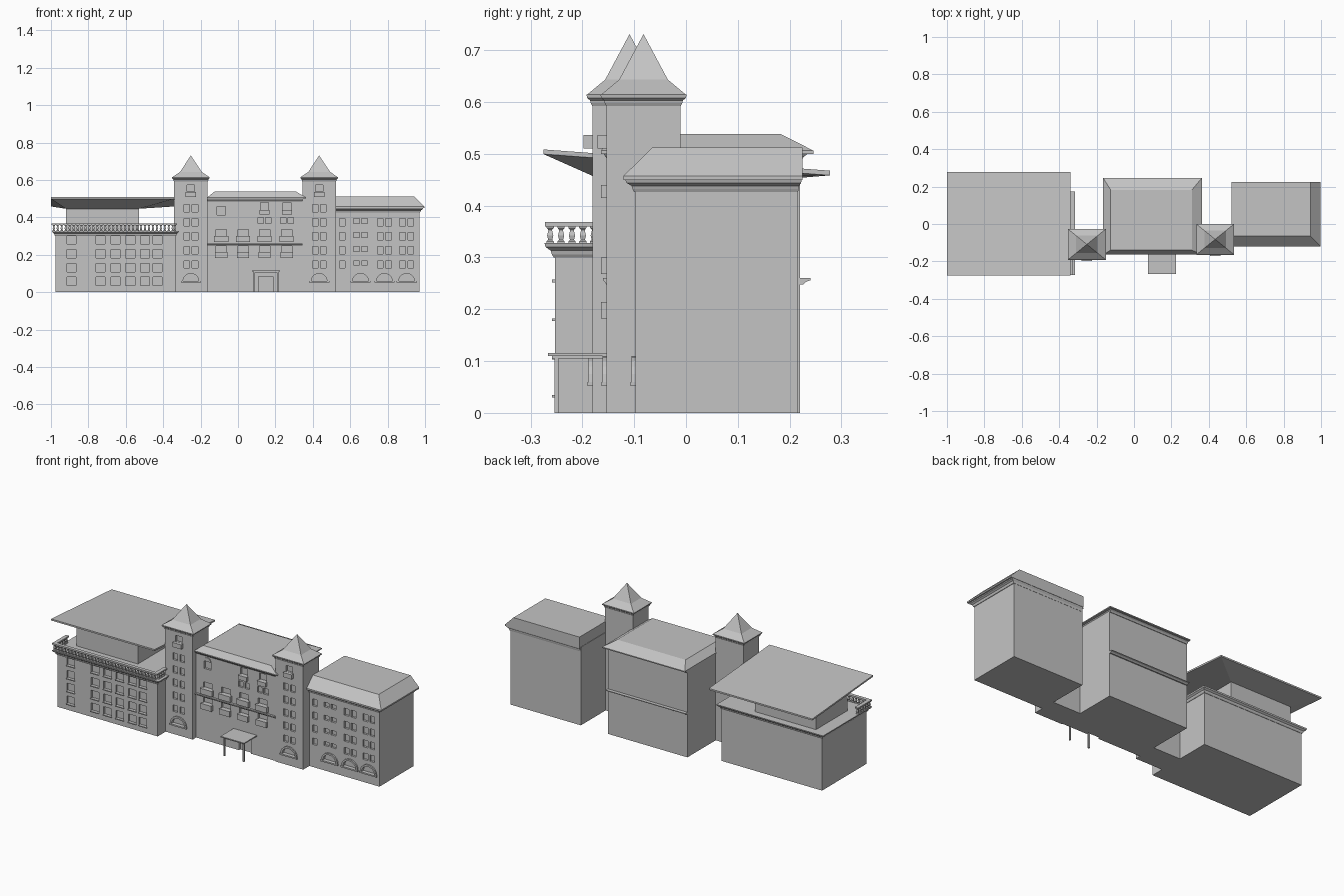
import bpy, bmesh
from math import cos, sin, pi

cube = bpy.data.objects.get("Cube")
if cube:
    bpy.data.objects.remove(cube)

stone = bpy.data.materials.new("grey stone")
stone.use_nodes = True
GREY = (0.55, 0.55, 0.55, 1)
stone.diffuse_color = GREY
stone.node_tree.nodes["Principled BSDF"].inputs["Base Color"].default_value = GREY


def loft(bm, layers):
    """Stack of rectangles (x0, x1, y0, y1, z) joined into a closed solid."""
    rings = []
    for x0, x1, y0, y1, z in layers:
        rings.append([bm.verts.new(p) for p in
                      ((x0, y0, z), (x1, y0, z), (x1, y1, z), (x0, y1, z))])
    bm.faces.new(rings[0][::-1])
    bm.faces.new(rings[-1])
    for a, b in zip(rings, rings[1:]):
        for i in range(4):
            j = (i + 1) % 4
            bm.faces.new((a[i], a[j], b[j], b[i]))


def box(bm, x0, x1, y0, y1, z0, z1):
    loft(bm, [(x0, x1, y0, y1, z0), (x0, x1, y0, y1, z1)])


def prism(bm, outline, y0, y1):
    """Outline of (x, z) points pushed through from y0 to y1."""
    front = [bm.verts.new((x, y0, z)) for x, z in outline]
    back = [bm.verts.new((x, y1, z)) for x, z in outline]
    bm.faces.new(front)
    bm.faces.new(back[::-1])
    for i in range(len(front)):
        j = (i + 1) % len(front)
        bm.faces.new((front[j], front[i], back[i], back[j]))


def arc(x, z, rx, rz, n=10):
    return [(x + rx * cos(pi * i / n), z + rz * sin(pi * i / n)) for i in range(n + 1)]


def make(name, bm):
    bmesh.ops.recalc_face_normals(bm, faces=bm.faces)
    mesh = bpy.data.meshes.new(name)
    bm.to_mesh(mesh)
    bm.free()
    mesh.materials.append(stone)
    ob = bpy.data.objects.new(name, mesh)
    bpy.context.collection.objects.link(ob)
    return ob


def solid(name, *layers):
    bm = bmesh.new()
    loft(bm, layers)
    return make(name, bm)


def grow(rect, d, z):
    return (rect[0] - d, rect[1] + d, rect[2] - d, rect[3] + d, z)


def wall_block(name, rect, top, openings, arches=()):
    """Box with recessed windows (x, width, z0, z1) and arched ones (x, z, rx, rz)."""
    ob = solid(name, (*rect, 0), (*rect, top))
    y0, y1 = rect[2] - 0.05, rect[2] + 0.012
    bm = bmesh.new()
    for x, w, z0, z1 in openings:
        box(bm, x - w / 2, x + w / 2, y0, y1, z0, z1)
    for x, z, rx, rz in arches:
        prism(bm, arc(x, z, rx, rz), y0, y1)
    cutter = make(name + "_cutter", bm)
    cutter.hide_render = True
    mod = ob.modifiers.new("windows", 'BOOLEAN')
    mod.operation, mod.solver, mod.object = 'DIFFERENCE', 'EXACT', cutter
    bpy.context.view_layer.objects.active = ob
    bpy.ops.object.modifier_apply(modifier=mod.name)
    bpy.data.objects.remove(cutter)
    return ob


def fan_frames(name, xs, y):
    """Raised half-round surrounds with sills for the ground-floor arches."""
    bm = bmesh.new()
    for x in xs:
        prism(bm, arc(x, 0.06, 0.052, 0.05) + arc(x, 0.06, 0.042, 0.04)[::-1], y - 0.008, y + 0.002)
        box(bm, x - 0.054, x + 0.054, y - 0.01, y + 0.002, 0.052, 0.06)
    make(name, bm)


ROWS = [(0.13, 0.167), (0.203, 0.243), (0.278, 0.318), (0.353, 0.393), (0.428, 0.468)]

# Terrace wing with rows of windows and sills
wing = (-0.975, -0.335, -0.253, 0.153)
columns = [-0.89, -0.735, -0.655, -0.577, -0.497, -0.43]
sill_heights = [0.035, 0.108, 0.182, 0.257]
wall_block("terrace_wing", wing, 0.31,
           [(x, 0.05, z, z + 0.045) for x in columns for z in sill_heights])
bm = bmesh.new()
for x in columns:
    for z in sill_heights:
        box(bm, x - 0.027, x + 0.027, -0.259, -0.25, z - 0.005, z)
make("terrace_window_sills", bm)
solid("terrace_cornice", grow(wing, 0.002, 0.3), grow(wing, 0.006, 0.306), grow(wing, 0.008, 0.313),
      grow(wing, 0.018, 0.32), grow(wing, 0.02, 0.328))

# Balustrade: front run and two returns
spots = [(-0.985 + 0.0212 * i, -0.262) for i in range(31)]
spots += [(x, -0.241 + 0.021 * i) for i in range(5) for x in (-0.985, -0.338) if x < -0.9 or i < 3]
bm = bmesh.new()
for x, y in spots:
    loft(bm, [(x - r, x + r, y - r, y + r, z) for r, z in
              ((0.007, 0.327), (0.007, 0.331), (0.004, 0.334), (0.006, 0.342),
               (0.0035, 0.353), (0.007, 0.357), (0.007, 0.361))])
make("balusters", bm)
bm = bmesh.new()
box(bm, -0.996, -0.326, -0.272, -0.252, 0.36, 0.368)
box(bm, -0.996, -0.975, -0.252, -0.145, 0.36, 0.368)
box(bm, -0.348, -0.326, -0.252, -0.18, 0.36, 0.368)
make("balustrade_rail", bm)

# Penthouse with a tilted roof, tapered below
room = (-0.92, -0.53, -0.155, 0.13)
solid("penthouse", (*room, 0.32), (*room, 0.455))
canopy = (-1.0, -0.34, -0.275, 0.278)
roof = solid("penthouse_roof", (*room, 0.446), (*canopy, 0.479), (*canopy, 0.488))
for v in roof.data.vertices:
    if v.co.z > 0.46:
        v.co.z -= 0.074 * v.co.y

# Two towers
for side, cx, front in (("right", -0.252, -0.18), ("left", 0.434, -0.153)):
    cy = front + 0.071
    rect = (cx - 0.089, cx + 0.089, front, front + 0.142)
    wins = [(cx + s * 0.022, 0.03, a, b) for a, b in ROWS for s in (-1, 1)]
    wins.append((cx, 0.04, 0.537, 0.572))
    wall_block(side + "_tower", rect, 0.6, wins, [(cx, 0.06, 0.042, 0.04)])
    solid(side + "_tower_cornice", grow(rect, 0.001, 0.592), grow(rect, 0.004, 0.598),
          grow(rect, 0.005, 0.603), grow(rect, 0.011, 0.608), grow(rect, 0.012, 0.614))
    solid(side + "_tower_roof",
          (cx - 0.101, cx + 0.101, cy - 0.082, cy + 0.082, 0.614),
          (cx - 0.058, cx + 0.058, cy - 0.047, cy + 0.047, 0.643),
          (cx - 0.0005, cx + 0.0005, cy - 0.0005, cy + 0.0005, 0.73))
    solid(side + "_tower_balcony", (cx - 0.028, cx + 0.028, front - 0.018, front + 0.002, 0.51),
          (cx - 0.028, cx + 0.028, front - 0.018, front + 0.002, 0.536))
    fan_frames(side + "_tower_arch", [cx], front)

# Central block
main = (-0.163, 0.345, -0.148, 0.22)
bays = [-0.09, 0.027, 0.142, 0.26]
upper = [0.142, 0.262]
wins = [(x, 0.056, z, z + 0.034) for x in bays for z in (0.214, 0.3)]
wins += [(x, 0.044, 0.44, 0.48) for x in upper]
wins += [(x + s * 0.02, 0.03, 0.366, 0.4) for x in upper for s in (-1, 1)]
wins += [(0.148, 0.076, -0.01, 0.085), (-0.09, 0.044, 0.412, 0.458)]
body = wall_block("central_block", main, 0.5, wins)
bm = bmesh.new()
prism(bm, arc(-0.09, 0.458, 0.022, 0.022), -0.152, -0.147)
make("arched_window_head", bm)
bm = bmesh.new()
for x in bays:
    box(bm, x - 0.038, x + 0.038, -0.164, -0.147, 0.268, 0.3)
    box(bm, x - 0.033, x + 0.033, -0.164, -0.147, 0.182, 0.214)
for x in upper:
    box(bm, x - 0.027, x + 0.027, -0.164, -0.147, 0.415, 0.44)
make("central_balconies", bm)
x0, x1, y0, y1 = main
solid("central_band", (x0, x1, y0 - 0.006, y1 + 0.006, 0.248), (x0, x1, y0 - 0.009, y1 + 0.012, 0.253),
      (x0, x1, y0 - 0.012, y1 + 0.02, 0.256), (x0, x1, y0 - 0.012, y1 + 0.02, 0.26))
solid("central_cornice", (x0, x1, y0 - 0.003, y1 + 0.003, 0.488), (x0, x1, y0 - 0.008, y1 + 0.008, 0.495),
      (x0, x1 + 0.005, y0 - 0.012, y1 + 0.018, 0.502))
solid("central_roof", (-0.165, 0.363, -0.164, 0.246, 0.5), (-0.165, 0.363, -0.164, 0.246, 0.506),
      (-0.125, 0.31, -0.14, 0.183, 0.538))

# Entrance canopy on posts
bm = bmesh.new()
box(bm, 0.075, 0.225, -0.266, -0.145, 0.11, 0.116)
box(bm, 0.082, 0.218, -0.259, -0.145, 0.105, 0.11)
for x in (0.088, 0.212):
    box(bm, x - 0.004, x + 0.004, -0.254, -0.246, 0, 0.106)
make("entrance_canopy", bm)

# Plain wing with hipped front and end
plain = (0.52, 0.97, -0.097, 0.215)
arches = [0.655, 0.783, 0.902]
wins = [(0.557, 0.028, a, b) for a, b in ROWS[:4]]
for x in arches:
    short = 0.014 if x == arches[0] else 0
    wins += [(x + s * 0.022, 0.031, a + short, b) for a, b in ROWS[:4] for s in (-1, 1)]
wall_block("plain_wing", plain, 0.45, wins, [(x, 0.06, 0.042, 0.04) for x in arches])
fan_frames("plain_wing_arches", arches, plain[2])


def edge(d, z):
    return (0.522, 0.97 + d, -0.097 - d, 0.215 + d * 0.4, z)


solid("plain_wing_cornice", edge(0.003, 0.426), edge(0.006, 0.432), edge(0.008, 0.438),
      edge(0.018, 0.444), edge(0.02, 0.45))
solid("plain_wing_roof", (0.522, 0.998, -0.121, 0.225, 0.449), (0.522, 0.998, -0.121, 0.225, 0.457),
      (0.522, 0.943, -0.065, 0.225, 0.512))
